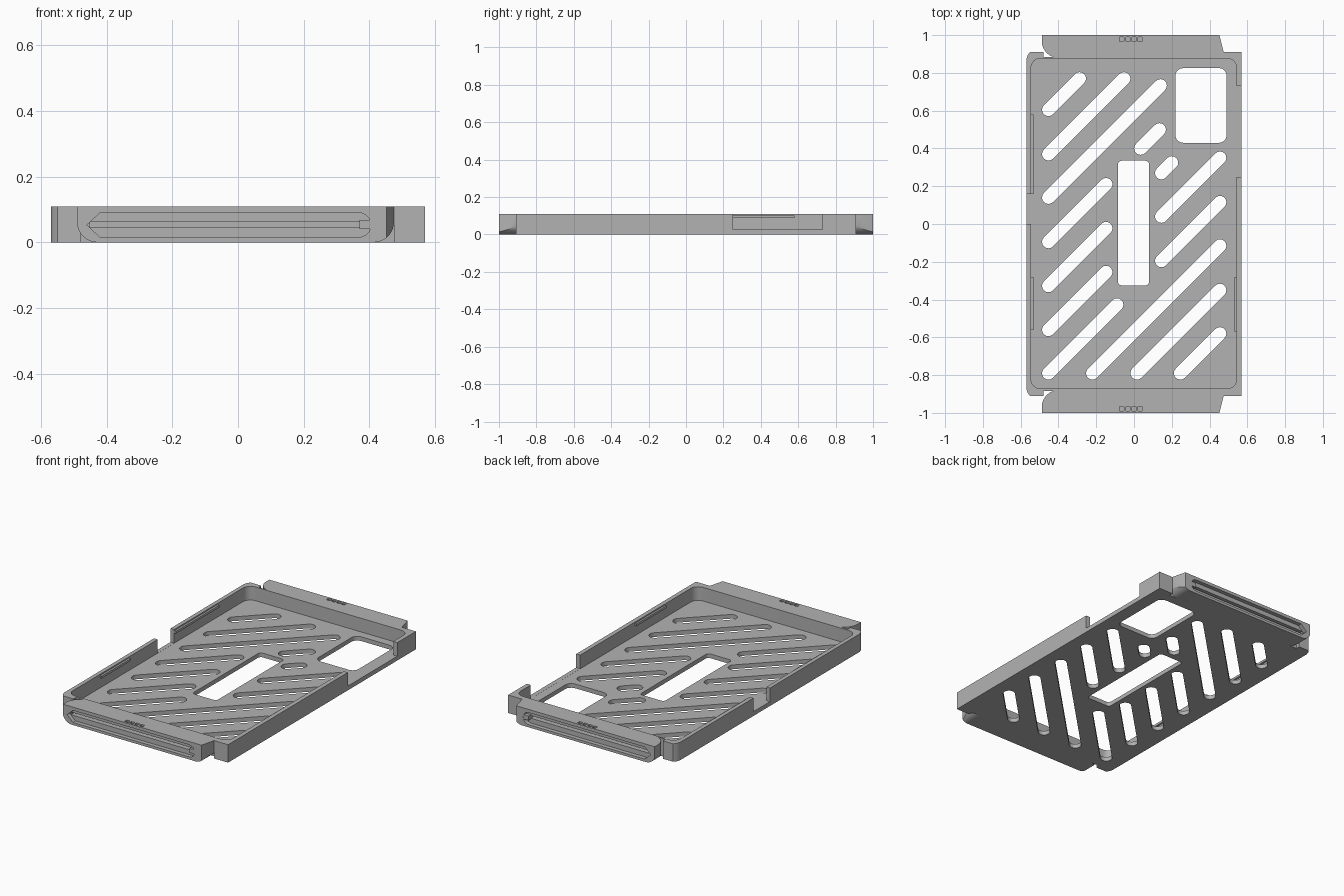
import bpy, bmesh, math
from mathutils import Vector

old = bpy.data.objects.get("Cube")
if old:
    bpy.data.objects.remove(old, do_unlink=True)

grey = bpy.data.materials.new("matte grey")
grey.use_nodes = True
COLOUR = (0.45, 0.45, 0.45, 1)
grey.diffuse_color = COLOUR
grey.node_tree.nodes["Principled BSDF"].inputs["Base Color"].default_value = COLOUR

HEIGHT, FLOOR, END = 0.11, 0.026, 0.885


def prism(bm, outline, lo, hi, axis="z"):
    """Extrude a 2D outline along z, or an x-z outline along y."""
    place = (lambda p, h: (p[0], p[1], h)) if axis == "z" else (lambda p, h: (p[0], h, p[1]))
    a = [bm.verts.new(place(p, lo)) for p in outline]
    b = [bm.verts.new(place(p, hi)) for p in outline]
    faces = [bm.faces.new(a), bm.faces.new(b)]
    for i in range(len(a)):
        j = (i + 1) % len(a)
        faces.append(bm.faces.new((a[i], a[j], b[j], b[i])))
    bmesh.ops.recalc_face_normals(bm, faces=faces)


def arc(cx, cy, r, start, end, n=8):
    return [(cx + r * math.cos(math.radians(start + (end - start) * i / n)),
             cy + r * math.sin(math.radians(start + (end - start) * i / n))) for i in range(n + 1)]


def rounded(x0, x1, y0, y1, r):
    return (arc(x1 - r, y1 - r, r, 0, 90) + arc(x0 + r, y1 - r, r, 90, 180)
            + arc(x0 + r, y0 + r, r, 180, 270) + arc(x1 - r, y0 + r, r, 270, 360))


def rect(x0, x1, y0, y1):
    return [(x0, y0), (x1, y0), (x1, y1), (x0, y1)]


def diagonal_slot(x, y, run, r=0.034):
    return arc(x + run, y + run, r, -45, 135) + arc(x, y, r, 135, 315)


def make(name, *prisms):
    bm = bmesh.new()
    for p in prisms:
        prism(bm, *p)
    mesh = bpy.data.meshes.new(name)
    bm.to_mesh(mesh)
    bm.free()
    mesh.materials.append(grey)
    ob = bpy.data.objects.new(name, mesh)
    bpy.context.collection.objects.link(ob)
    return ob


def carve(ob, operation, *prisms):
    cutter = make("cutter", *prisms)
    cutter.hide_render = True
    mod = ob.modifiers.new("carve", "BOOLEAN")
    mod.operation, mod.object, mod.solver = operation, cutter, "EXACT"
    bpy.context.view_layer.objects.active = ob
    bpy.ops.object.modifier_apply(modifier=mod.name)
    bpy.data.objects.remove(cutter, do_unlink=True)


def smooth(ob):
    bpy.ops.object.select_all(action="DESELECT")
    ob.select_set(True)
    bpy.context.view_layer.objects.active = ob
    bpy.ops.object.shade_smooth_by_angle(angle=math.radians(30))


# Tray: half outline mirrored front to back
half = [(0.57, 0.91), (0.475, 0.91), (0.475, END), (-0.48, END), (-0.48, 0.91),
        (-0.55, 0.91), (-0.563, 0.895), (-0.57, 0.87)]
tray = make("tray", (half + [(x, -y) for x, y in reversed(half)], 0, HEIGHT))
carve(tray, "DIFFERENCE", (rounded(-0.545, 0.543, -0.872, 0.877, 0.05), FLOOR, 0.2))

# Floor openings: diagonal slots (start x, start y, run), centre window, camera window
slots = [(-0.453, 0.605, 0.165), (-0.453, 0.37, 0.4), (-0.453, 0.14, 0.593)]
slots += [(-0.453, -0.095 - 0.2325 * i, 0.305) for i in range(3)]
slots += [(-0.453, -0.79, 0.363), (-0.22, -0.79, 0.675), (0.015, -0.79, 0.44),
          (0.245, -0.79, 0.21), (0.145, -0.195, 0.31), (0.145, 0.04, 0.31),
          (0.145, 0.27, 0.055), (0.035, 0.4, 0.1)]
outlines = [diagonal_slot(*s) for s in slots]
outlines += [rounded(-0.085, 0.08, -0.325, 0.335, 0.02), rounded(0.22, 0.49, 0.43, 0.825, 0.04)]
carve(tray, "DIFFERENCE", *[(o, -0.05, 0.07) for o in outlines])

# Side wall openings
carve(tray, "DIFFERENCE", (rect(0.53, 0.6, 0.25, 0.73), FLOOR + 0.0005, 0.2),
      (rect(-0.6, -0.53, 0.0, 0.16), FLOOR + 0.0005, 0.2))
smooth(tray)

# Retaining lips on the long walls
make("wall_lips",
     (rect(-0.55, -0.533, 0.16, 0.58), 0.088, 0.102),
     (rect(-0.55, -0.533, -0.56, -0.28), 0.088, 0.102),
     (rect(0.532, 0.55, -0.57, -0.28), 0.088, 0.102))


def end_cap(name, s):
    def span(a, b):
        return (min(s * a, s * b), max(s * a, s * b), "y")

    # Plan with a rounded inner corner and a slanted end
    plan = [(-0.488, 1.0), (0.452, 1.0), (0.475, 0.91), (0.475, 0.878)]
    plan += arc(-0.4, 0.968, 0.088, 270, 180)
    cap = make(name, ([(x, s * y) for x, y in plan], 0, HEIGHT))
    # Underside rounded at both ends
    section = arc(-0.428, 0.062, 0.062, 180, 270) + arc(0.413, 0.062, 0.062, 270, 360)
    carve(cap, "INTERSECT", (section + [(0.48, 0.2), (-0.49, 0.2)], *span(0.8, 1.1)))
    # Pointed recess in the end face, then a deeper narrow groove
    recess = [(-0.46, 0.053), (-0.42, 0.09), (0.36, 0.09)] + arc(0.368, 0.053, 0.037, 75, -75)
    recess += [(0.36, 0.016), (-0.42, 0.016)]
    carve(cap, "DIFFERENCE", (recess, *span(0.975, 1.1)))
    carve(cap, "DIFFERENCE", (rect(-0.45, 0.38, 0.046, 0.062), *span(0.94, 0.99)))
    # Row of four small square pockets on top
    pockets = []
    for i in range(4):
        x, y = -0.066 + 0.033 * i, s * 0.978
        pockets.append((rounded(x - 0.012, x + 0.012, y - 0.011, y + 0.011, 0.003), 0.1, 0.2))
    carve(cap, "DIFFERENCE", *pockets)
    smooth(cap)
    # Small latch at the end of the groove
    make(name + "_latch", (rect(0.37, 0.442, 0.041, 0.068), *span(0.96, 0.998)))


end_cap("front_end_cap", -1)
end_cap("back_end_cap", 1)
